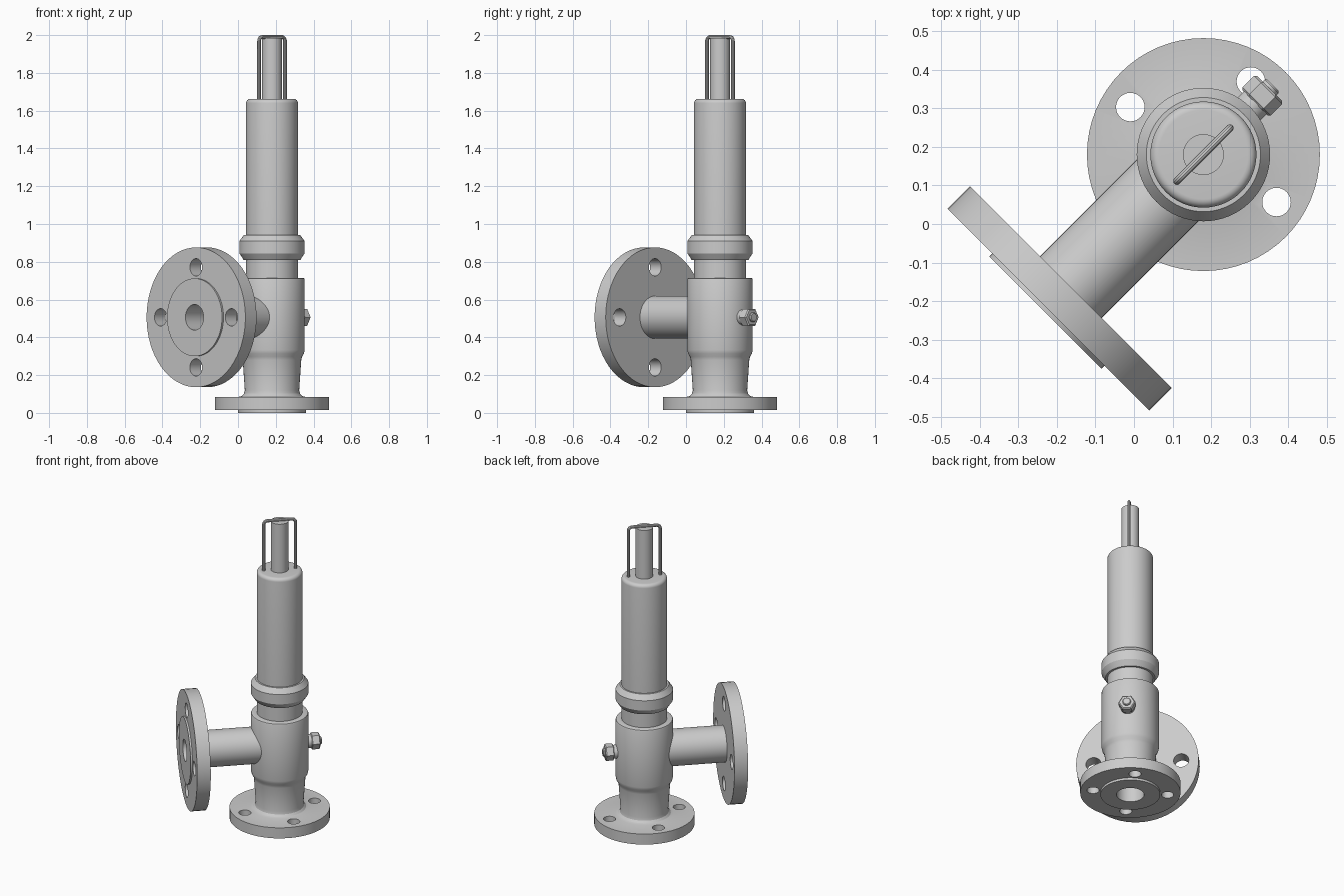
import bpy, bmesh, math
from mathutils import Matrix, Vector

if "Cube" in bpy.data.objects:
    bpy.data.objects.remove(bpy.data.objects["Cube"])

steel = bpy.data.materials.new("grey_steel")
steel.use_nodes = True
steel.diffuse_color = (0.6, 0.6, 0.6, 1)
steel.node_tree.nodes["Principled BSDF"].inputs["Base Color"].default_value = (0.6, 0.6, 0.6, 1)

AXIS = Vector((0.18, 0.18, 0))
PORT_Z = 0.506
UPRIGHT = Matrix.Translation(AXIS)


def sideways(direction):
    """Frame at port height whose local z points along direction, local y up."""
    turn = Vector(direction).to_track_quat('Z', 'Y').to_matrix().to_4x4()
    return Matrix.Translation(AXIS + Vector((0, 0, PORT_Z))) @ turn


OUTLET = sideways((-1, -1, 0))
SIDE = sideways((1, 1, 0))


def lathe(name, profile, frame, sides=64):
    """Closed solid turned from (radius, height) points."""
    bm = bmesh.new()
    rings = []
    for r, h in profile:
        rings.append([bm.verts.new((r * math.cos(a), r * math.sin(a), h))
                      for a in (math.tau * i / sides for i in range(sides))])
    for low, high in zip(rings, rings[1:]):
        for i in range(sides):
            j = (i + 1) % sides
            bm.faces.new((low[i], low[j], high[j], high[i]))
    bm.faces.new(rings[0][::-1])
    bm.faces.new(rings[-1])
    bm.transform(frame)
    bmesh.ops.recalc_face_normals(bm, faces=bm.faces)
    mesh = bpy.data.meshes.new(name)
    bm.to_mesh(mesh)
    bm.free()
    mesh.materials.append(steel)
    ob = bpy.data.objects.new(name, mesh)
    bpy.context.collection.objects.link(ob)
    return ob


def activate(ob):
    bpy.ops.object.select_all(action='DESELECT')
    ob.select_set(True)
    bpy.context.view_layer.objects.active = ob


def cut(ob, profile, frame, sides=40):
    cutter = lathe("cutter", profile, frame, sides)
    cutter.hide_render = True
    mod = ob.modifiers.new("cut", 'BOOLEAN')
    mod.operation = 'DIFFERENCE'
    mod.solver = 'EXACT'
    mod.object = cutter
    activate(ob)
    bpy.ops.object.modifier_apply(modifier=mod.name)
    bpy.data.objects.remove(cutter)


def bolt_holes(ob, frame, circle, radius, low, high, start):
    for k in range(4):
        a = math.radians(start + 90 * k)
        spot = Matrix.Translation((circle * math.cos(a), circle * math.sin(a), 0))
        cut(ob, [(radius, low), (radius, high)], frame @ spot, 32)


def smooth(ob):
    activate(ob)
    bpy.ops.object.shade_smooth_by_angle(angle=math.radians(28))


# Inlet flange, neck and main body
body = lathe("valve_body", [
    (0.18, 0), (0.18, 0.015), (0.302, 0.015), (0.302, 0.085),
    (0.175, 0.085), (0.159, 0.09), (0.148, 0.102), (0.144, 0.12),
    (0.155, 0.28), (0.159, 0.298), (0.169, 0.314), (0.173, 0.333),
    (0.173, 0.705), (0.17, 0.712), (0.163, 0.715), (0.13, 0.715)], UPRIGHT)
bolt_holes(body, UPRIGHT, 0.226, 0.037, -0.05, 0.2, 57)
cut(body, [(0.083, -0.1), (0.083, 0.56)], UPRIGHT)
cut(body, [(0.068, 0), (0.068, 0.3)], OUTLET)
smooth(body)

# Outlet pipe with its larger flange
outlet = lathe("outlet_pipe", [
    (0.113, 0.12), (0.113, 0.486), (0.37, 0.486), (0.37, 0.569),
    (0.206, 0.569), (0.206, 0.58)], OUTLET)
bolt_holes(outlet, OUTLET, 0.265, 0.046, 0.4, 0.7, 0)
cut(outlet, [(0.068, 0.05), (0.068, 0.7)], OUTLET)
smooth(outlet)

# Bonnet neck, chamfered collar and tall cap
bonnet = lathe("bonnet_collar", [
    (0.137, 0.7), (0.137, 0.81), (0.15, 0.81), (0.173, 0.845),
    (0.173, 0.91), (0.148, 0.943), (0.13, 0.943)], UPRIGHT)
smooth(bonnet)
fillet = [(0.1155 + 0.022 * math.cos(a), 1.64 + 0.022 * math.sin(a))
          for a in (math.pi / 2 * k / 6 for k in range(7))]
smooth(lathe("spring_cap", [(0.1375, 0.93)] + fillet, UPRIGHT))
smooth(lathe("spindle", [(0.053, 1.65), (0.053, 1.985)], UPRIGHT, 40))

# Wire loop over the spindle, set on the diagonal
half, top, bend = 0.097, 1.99, 0.022
corner = [(half - bend + bend * math.cos(a), top - bend + bend * math.sin(a))
          for a in (math.pi / 2 * k / 6 for k in range(7))]
side = [(half, 1.65)] + corner
path = side + [(-d, z) for d, z in reversed(side)]
curve = bpy.data.curves.new("lifting_loop", 'CURVE')
curve.dimensions = '3D'
curve.bevel_depth = 0.01
curve.bevel_resolution = 3
curve.use_fill_caps = True
spline = curve.splines.new('POLY')
spline.points.add(len(path) - 1)
diagonal = Vector((1, 1, 0)).normalized()
for point, (d, z) in zip(spline.points, path):
    point.co = (*(AXIS + diagonal * d + Vector((0, 0, z))), 1)
loop = bpy.data.objects.new("lifting_loop", curve)
bpy.context.collection.objects.link(loop)
curve.materials.append(steel)
activate(loop)
bpy.ops.object.convert(target='MESH')
smooth(bpy.context.object)

# Side plug: round seat, hexagon and screw tip
smooth(lathe("plug_seat", [(0.042, 0.15), (0.042, 0.195)], SIDE, 32))
lathe("plug_hexagon", [(0.046, 0.19), (0.052, 0.195), (0.052, 0.237), (0.045, 0.243)], SIDE, 6)
smooth(lathe("plug_tip", [(0.025, 0.23), (0.025, 0.25), (0.021, 0.255)], SIDE, 24))
